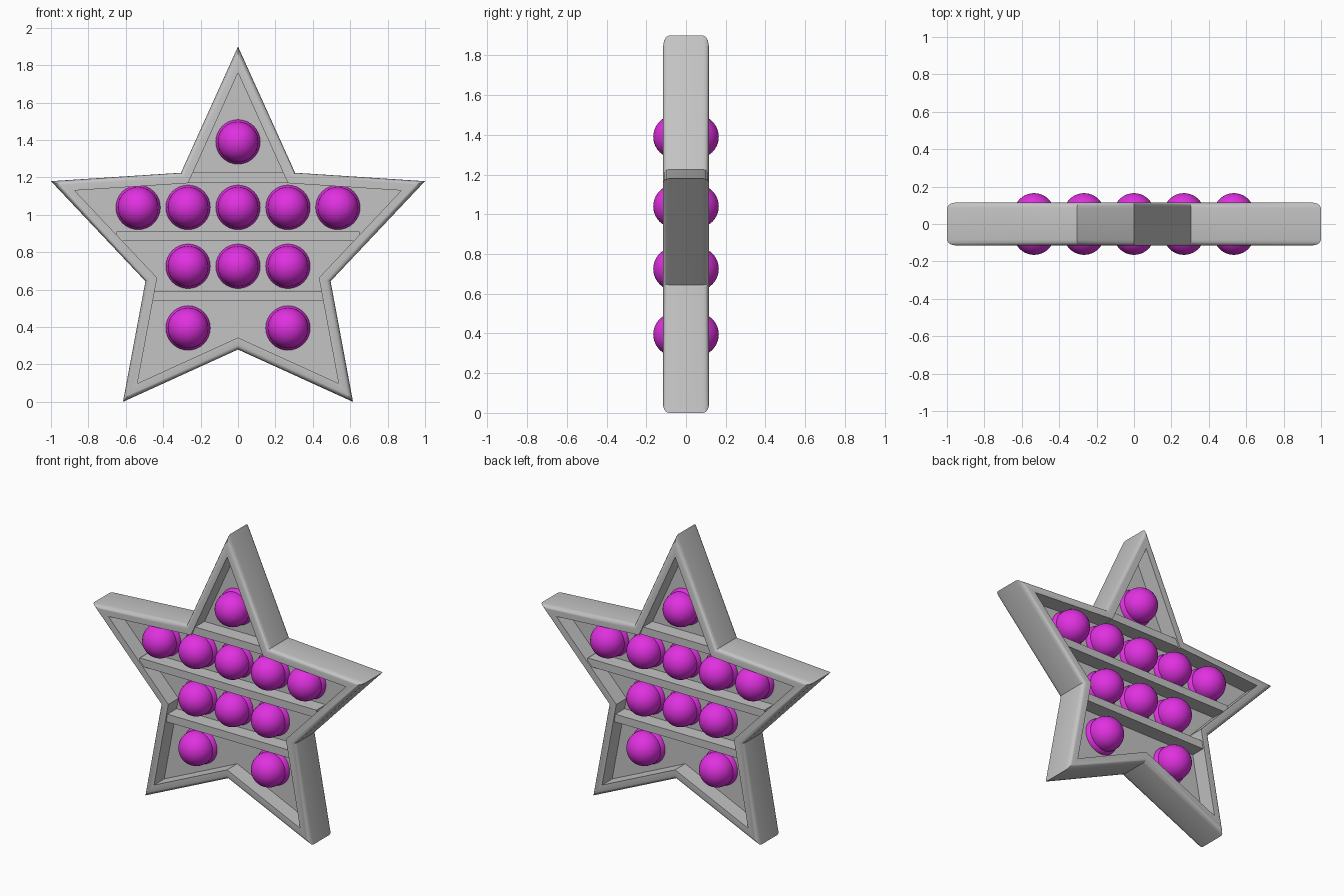
import bpy, bmesh, math
from mathutils import Vector, Matrix

cube = bpy.data.objects.get("Cube")
if cube:
    bpy.data.objects.remove(cube, do_unlink=True)


def material(name, rgb):
    m = bpy.data.materials.new(name)
    m.use_nodes = True
    m.diffuse_color = (*rgb, 1)
    bsdf = next(n for n in m.node_tree.nodes if n.type == 'BSDF_PRINCIPLED')
    bsdf.inputs["Base Color"].default_value = (*rgb, 1)
    return m


GREY = material("light grey", (0.55, 0.55, 0.55))
PURPLE = material("bright purple", (0.75, 0.03, 0.75))


def finish(name, bm, mat, angle=35):
    bmesh.ops.recalc_face_normals(bm, faces=bm.faces)
    me = bpy.data.meshes.new(name)
    bm.to_mesh(me)
    bm.free()
    me.materials.append(mat)
    ob = bpy.data.objects.new(name, me)
    bpy.context.collection.objects.link(ob)
    bpy.ops.object.select_all(action='DESELECT')
    ob.select_set(True)
    bpy.context.view_layer.objects.active = ob
    bpy.ops.object.shade_smooth_by_angle(angle=math.radians(angle))
    return ob


# Star outline: right half from the top, clockwise, then mirrored
half = [(0, 1.9), (0.305, 1.225), (1, 1.18), (0.495, 0.645), (0.615, 0), (0, 0.28)]
star = [Vector(p) for p in half + [(-x, z) for x, z in half[-2:0:-1]]]


def inset(points, d):
    """Move every side inwards by d, keeping mitred corners."""
    out = []
    for i, p in enumerate(points):
        a = (p - points[i - 1]).normalized()
        b = (points[(i + 1) % len(points)] - p).normalized()
        na, nb = Vector((a.y, -a.x)), Vector((b.y, -b.x))
        out.append(p + (na + nb) * d / (1 + na.dot(nb)))
    return out


# Frame: rounded cross-section (inset, depth) swept around the star
front = [(0, -0.085), (0.003, -0.100), (0.010, -0.110), (0.022, -0.115), (0.058, -0.115)]
section = front + [(d, -y) for d, y in reversed(front)]
bm = bmesh.new()
rings = [[bm.verts.new((p.x, y, p.y)) for p in inset(star, d)] for d, y in section]
for k, ring in enumerate(rings):
    nxt = rings[(k + 1) % len(rings)]
    for i in range(len(ring)):
        j = (i + 1) % len(ring)
        bm.faces.new((ring[i], ring[j], nxt[j], nxt[i]))
finish("star_frame", bm, GREY)

# Thin middle panel closing the frame
bm = bmesh.new()
face = bm.faces.new([bm.verts.new((p.x, -0.008, p.y)) for p in inset(star, 0.045)])
ext = bmesh.ops.extrude_face_region(bm, geom=[face], use_keep_orig=True)
bmesh.ops.translate(bm, vec=(0, 0.016, 0),
                    verts=[v for v in ext["geom"] if isinstance(v, bmesh.types.BMVert)])
finish("middle_panel", bm, GREY)

# Cross bars between the rows
for name, z, width in (("upper_bar", 1.2, 0.56), ("middle_bar", 0.885, 1.3), ("lower_bar", 0.565, 0.92)):
    bm = bmesh.new()
    bmesh.ops.create_cube(bm, size=1, matrix=Matrix.Translation((0, 0, z))
                          @ Matrix.Diagonal((width, 0.21, 0.052, 1)))
    finish(name, bm, GREY)

# Bubbles: a ball on each side of the panel and a wider rounded lip around them
step = 0.267
for row, z, columns in (("top", 1.39, [0]), ("upper", 1.04, [-2, -1, 0, 1, 2]),
                        ("middle", 0.725, [-1, 0, 1]), ("bottom", 0.395, [-1, 1])):
    for n, c in enumerate(columns, 1):
        bm = bmesh.new()
        turn = Matrix.Rotation(math.pi / 2, 4, 'X')
        for y, r, squash in ((-0.056, 0.109, 1), (0.056, 0.109, 1), (0, 0.12, 0.7)):
            place = Matrix.Translation((c * step, y, z)) @ Matrix.Diagonal((1, squash, 1, 1))
            bmesh.ops.create_uvsphere(bm, u_segments=32, v_segments=20, radius=r, matrix=place @ turn)
        finish(f"{row}_bubble_{n}", bm, PURPLE, 60)
